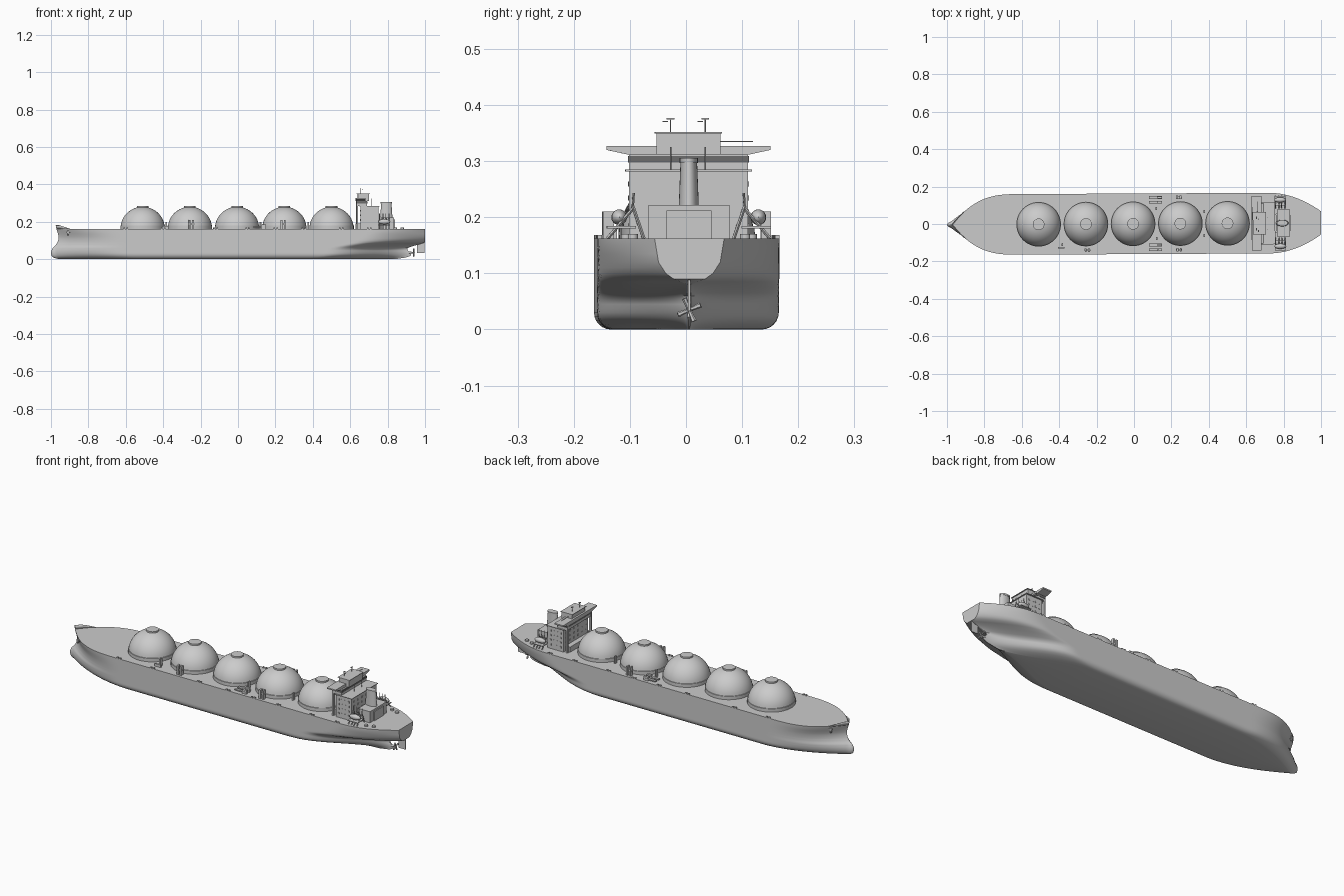
import bpy, bmesh, math
from mathutils import Matrix, Vector

if "Cube" in bpy.data.objects:
    bpy.data.objects.remove(bpy.data.objects["Cube"])

DECK = 0.162
BEAM = 0.162


def interp(table, x):
    if x <= table[0][0]:
        return table[0][1]
    for (a, p), (b, q) in zip(table, table[1:]):
        if x <= b:
            return p + (q - p) * (x - a) / (b - a)
    return table[-1][1]


def make(name, bm, smooth=False):
    bmesh.ops.recalc_face_normals(bm, faces=bm.faces)
    me = bpy.data.meshes.new(name)
    bm.to_mesh(me)
    bm.free()
    ob = bpy.data.objects.new(name, me)
    bpy.context.collection.objects.link(ob)
    if smooth:
        bpy.ops.object.select_all(action='DESELECT')
        ob.select_set(True)
        bpy.context.view_layer.objects.active = ob
        bpy.ops.object.shade_smooth_by_angle(angle=math.radians(35))
    return ob


def add_box(bm, x0, x1, y0, y1, z0, z1):
    m = Matrix.Translation(((x0 + x1) / 2, (y0 + y1) / 2, (z0 + z1) / 2))
    m = m @ Matrix.Diagonal((x1 - x0, y1 - y0, z1 - z0, 1))
    bmesh.ops.create_cube(bm, size=1, matrix=m)


def boxes(name, items):
    bm = bmesh.new()
    for it in items:
        add_box(bm, *it)
    return make(name, bm)


def add_rod(bm, a, b, r, r2=None, seg=8):
    a, b = Vector(a), Vector(b)
    m = Matrix.Translation((a + b) / 2) @ (b - a).to_track_quat('Z', 'Y').to_matrix().to_4x4()
    bmesh.ops.create_cone(bm, cap_ends=True, segments=seg, radius1=r,
                          radius2=r if r2 is None else r2, depth=(b - a).length, matrix=m)


# hull: waterlines lofted between a stem profile and a stern profile
STEM = [(0, -.955), (.005, -.98), (.015, -.995), (.03, -1), (.045, -.998), (.06, -.99), (.075, -.975),
        (.09, -.965), (.11, -.959), (.13, -.96), (.15, -.967), (.18, -.977)]
STERN = [(0, .84), (.01, .905), (.02, .928), (.035, .92), (.05, .905), (.06, .908), (.07, .935),
         (.08, .972), (.09, 1), (.2, 1)]
TRANSOM = [(0, .002), (.08, .004), (.085, .015), (.09, .028), (.1, .042), (.12, .055), (.162, .062)]
R = 0.03


def half_width(x, z):
    b = BEAM - (R - math.sqrt(max(0, R * R - (R - z) ** 2)) if z < R else 0)
    m = min(1, z / .15)
    d = max(0, x - interp(STEM, z))
    u = min(1, d / (.42 - .07 * m))
    fore = 1 - (1 - u) ** (1.8 + m)
    t = interp(TRANSOM, z)
    v = min(1, max(0, interp(STERN, z) - x) / (.48 - .2 * m))
    k = max(0, min(1, (z - .02) / .08))
    aft = (1 - k) * v * v * (3 - 2 * v) + k * (1 - (1 - v) ** 2)
    w = min(b * fore, b) * (t + (b - t) * aft) / b
    if x < -.5 and abs(z - .035) < .042:
        w = max(w, .024 * math.sqrt(1 - ((z - .035) / .042) ** 2) * math.sqrt(min(1, d / .04)))
    return w


levels = [R * (1 - math.cos(math.radians(a))) for a in range(0, 91, 15)]
levels += [.037, .045, .05, .055, .06, .065, .07, .075, .08, .085, .09, .1, .11, .12, .135, .15, DECK]
bm = bmesh.new()
rings = []
N = 110
for i in range(N + 1):
    s = (1 - math.cos(math.pi * i / N)) / 2
    port, star = [], []
    for z in levels:
        x0, x1 = interp(STEM, z), interp(STERN, z)
        x = x0 + (x1 - x0) * s
        w = half_width(x, z)
        port.append(bm.verts.new((x, w, z)))
        star.append(bm.verts.new((x, -w, z)))
    rings.append(port + star[::-1])
n = len(rings[0])
for a, b in zip(rings, rings[1:]):
    for j in range(n):
        k = (j + 1) % n
        bm.faces.new((a[j], a[k], b[k], b[j]))
for j in range(n // 2 - 1):
    e = rings[-1]
    bm.faces.new((e[j], e[j + 1], e[n - 2 - j], e[n - 1 - j]))
bmesh.ops.remove_doubles(bm, verts=bm.verts, dist=1e-5)
make("hull", bm, True)

# bow bulwark
bm = bmesh.new()
prev = None
xs = [-.9 - .0705 * math.sin(math.pi / 2 * i / 16) for i in range(17)]
path = [(x, half_width(x, DECK)) for x in xs] + [(x, -half_width(x, DECK)) for x in xs[::-1]]
for x, y in path:
    rise = .019 * min(1, max(0.02, (-.9 - x) / .05))
    cur = (bm.verts.new((x, y, DECK - .001)), bm.verts.new((x - rise * .25, y * 1.01, DECK + rise)))
    if prev:
        bm.faces.new((prev[0], cur[0], cur[1], prev[1]))
    prev = cur
ob = make("bow_bulwark", bm, True)
sol = ob.modifiers.new("thickness", 'SOLIDIFY')
sol.thickness = .002

# rudder, with its stock
boxes("rudder", [(.958, .998, -.002, .002, .034, .088), (.968, .978, -.003, .003, .08, .1)])

# propeller
bm = bmesh.new()
add_rod(bm, (.915, 0, .035), (.945, 0, .035), .006, .003, 12)
for a in range(4):
    t = a * math.pi / 2 + .4
    add_rod(bm, (.938, 0, .035), (.94, .022 * math.cos(t), .035 + .022 * math.sin(t)), .003, .005, 6)
make("propeller", bm)

# spherical cargo tanks: skirt, dome and flat cap, turned as one profile
prof = [(.119, DECK - .002), (.119, .18)]
prof += [(.118 * math.cos(math.radians(a)), .165 + .115 * math.sin(math.radians(a))) for a in range(8, 76, 6)]
prof += [(.031, .276), (.031, .284), (0, .285)]
for c, x in enumerate((-.51, -.257, -.005, .248, .5)):
    bm = bmesh.new()
    vs = [bm.verts.new((r, 0, z)) for r, z in prof]
    es = [bm.edges.new(p) for p in zip(vs, vs[1:])]
    bmesh.ops.spin(bm, geom=vs + es, axis=(0, 0, 1), cent=(0, 0, 0), angle=2 * math.pi, steps=48)
    bmesh.ops.remove_doubles(bm, verts=bm.verts, dist=1e-5)
    bmesh.ops.translate(bm, verts=bm.verts, vec=(x, 0, 0))
    make("cargo_tank_%d" % (c + 1), bm, True)

# accommodation tower, engine casing and wheelhouse
boxes("accommodation_tower", [(.655, .75, -.106, .106, DECK - .002, .283), (.65, .755, -.113, .113, .282, .285),
                              (.635, .69, -.106, .106, .283, .312), (.628, .66, -.09, .09, DECK - .002, .19)])
boxes("wheelhouse", [(.64, .7, -.057, .057, .312, .349), (.635, .705, -.06, .06, .349, .352)])
boxes("engine_casing", [(.765, .835, -.072, .072, DECK - .002, .222), (.74, .77, -.05, .05, DECK - .002, .2),
                        (.76, .84, -.04, .04, DECK - .002, .212)])
boxes("tower_columns", [(.632, .642, s * .1 - .005, s * .1 + .005, DECK - .002, .312) for s in (-1, 1)])

# bridge wings with sloping underside
bm = bmesh.new()
sec = [(-.146, .327), (.146, .327), (.146, .32), (.1, .31), (-.1, .31), (-.146, .32)]
f = bm.faces.new([bm.verts.new((.63, y, z)) for y, z in sec])
ext = bmesh.ops.extrude_face_region(bm, geom=[f])
bmesh.ops.translate(bm, verts=[v for v in ext['geom'] if isinstance(v, bmesh.types.BMVert)], vec=(.052, 0, 0))
make("bridge_wings", bm)

# windows and bridge window band
wins = []
for z in (.18, .205, .23, .255):
    wins += [(x - .004, x + .004, -.1075, .1075, z, z + .009) for x in (.672, .692, .712, .732)]
    wins += [(.653, .752, y - .004, y + .004, z, z + .009) for y in (-.085, -.051, -.017, .017, .051, .085)]
boxes("windows", wins)
band = boxes("bridge_window_band", [(.633, .692, -.1075, .1075, .298, .309)])
dark = bpy.data.materials.new("dark_glass")
dark.diffuse_color = (.15, .15, .15, 1)
dark.use_nodes = True
dark.node_tree.nodes["Principled BSDF"].inputs["Base Color"].default_value = dark.diffuse_color
band.data.materials.append(dark)

# funnel
bm = bmesh.new()
add_rod(bm, (.793, 0, .2), (.793, 0, .297), .03, .024, 24)
add_rod(bm, (.793, 0, .297), (.793, 0, .306), .026, .026, 24)
bmesh.ops.scale(bm, verts=bm.verts, vec=(1.15, .62, 1), space=Matrix.Translation((-.793, 0, 0)))
make("funnel", bm, True)

# masts and radar
bm = bmesh.new()
for y in (-.032, .03):
    add_rod(bm, (.655, y, .35), (.655, y, .374), .0012)
    add_box(bm, .652, .658, y - .007, y + .007, .374, .377)
    add_box(bm, .662, .667, y - .014, y - .004, .37, .372)
    add_rod(bm, (.715, y, .283), (.715, y, .325), .0015)
add_rod(bm, (.66, .05, .335), (.66, .115, .335), .001)
make("masts_and_radar", bm)

# lifeboats and davits, both sides
for s, side in ((1, "port"), (-1, "starboard")):
    bm = bmesh.new()
    m = Matrix.Translation((.782, s * .124, .2)) @ Matrix.Diagonal((.032, .014, .014, 1))
    bmesh.ops.create_uvsphere(bm, u_segments=16, v_segments=10, radius=1, matrix=m)
    make("lifeboat_" + side, bm, True)
    bm = bmesh.new()
    for x in (.757, .775, .79, .807):
        add_rod(bm, (x, s * .145, DECK), (x, s * .1, .215), .003, seg=4)
        add_rod(bm, (x, s * .1, .215), (x, s * .098, .243), .002, seg=4)
        add_rod(bm, (x, s * .08, DECK), (x, s * .1, .22), .003, seg=4)
    add_box(bm, .752, .812, s * .12 - .026, s * .12 + .026, .18, .184)
    make("davits_" + side, bm)

# deck machinery: manifolds, posts, cranes
items = []
for x in (-.25, .24):
    for s in (-1, 1):
        if x < 0 and s > 0:
            continue
        items += [(x + d - .005, x + d + .005, s * .14 - .009, s * .14 + .009, DECK - .002, .21) for d in (-.009, .009)]
        items.append((x - .016, x + .016, s * .14 - .005, s * .14 + .005, .185, .19))
for s in (-1, 1):
    for d in (-.013, .013):
        items.append((.08, .15, s * .127 + d - .007, s * .127 + d + .007, .168, .174))
        items.append((.125, .15, s * .127 + d - .006, s * .127 + d + .006, DECK - .002, .184))
items += [(x - .004, x + .004, y - .008, y + .008, DECK - .002, .2)
          for x, y in ((-.385, -.11), (.12, .08), (.12, -.08), (.375, -.065), (.375, .065))]
items += [(x - .018, x + .018, -.13, -.122, DECK - .002, .176) for x in (-.39,)]
boxes("deck_machinery", items)

# bollards along the deck edge and mooring winches at the stern
fit = []
for x in (-.6, -.4, -.12, .05, .2, .35, .55, .7):
    for s in (-1, 1):
        y = s * (half_width(x, DECK) - .004)
        fit += [(x + d - .004, x + d + .004, y - .004, y + .004, DECK - .002, .168) for d in (-.008, .008)]
boxes("bollards", fit)
bm = bmesh.new()
for x, y in ((.84, .112), (.877, .1), (.84, -.112), (.877, -.1)):
    add_rod(bm, (x, y, DECK - .002), (x, y, .17), .009, seg=16)
make("mooring_winches", bm, True)

# anchors with hawse pads
bm = bmesh.new()
for s in (-1, 1):
    y = s * half_width(-.905, .143)
    add_rod(bm, (-.905, y - s * .006, .145), (-.909, y + s * .004, .143), .009, seg=12)
    add_box(bm, -.912, -.906, y - .004, y + .004, .127, .145)
make("anchors", bm)

# the whole ship sits slightly yawed
yaw = Matrix.Translation((0, .001, 0)) @ Matrix.Rotation(.005, 4, 'Z')
for ob in bpy.context.collection.objects:
    ob.data.transform(yaw)
